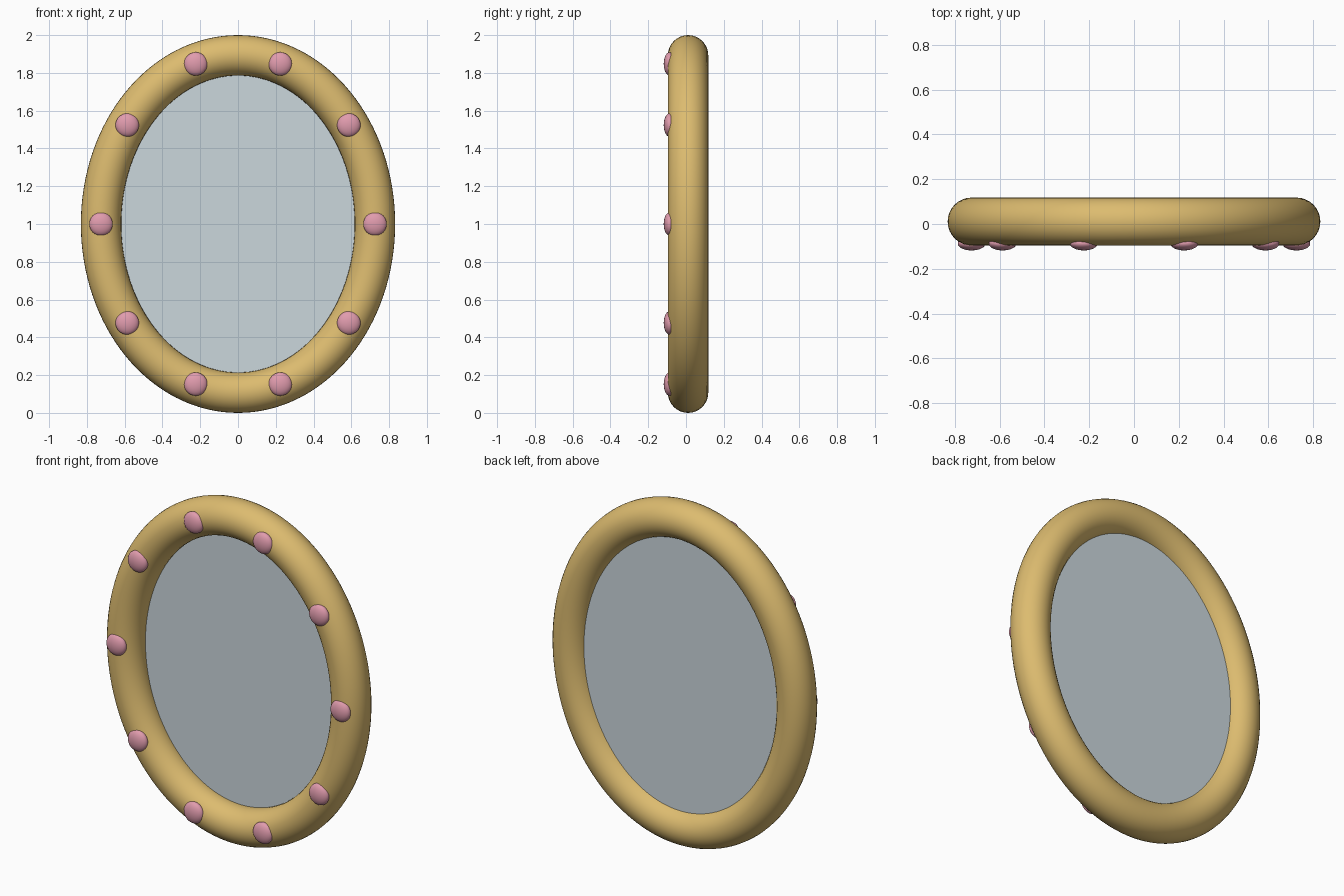
import bpy
from math import cos, sin, pi

if "Cube" in bpy.data.objects:
    bpy.data.objects.remove(bpy.data.objects["Cube"])

A, B, R = 0.725, 0.893, 0.107      # frame path half-axes and tube radius
YC, ZC = 0.011, 1.0                # frame centre


def material(name, rgb):
    m = bpy.data.materials.new(name)
    m.diffuse_color = (*rgb, 1)
    m.use_nodes = True
    m.node_tree.nodes["Principled BSDF"].inputs["Base Color"].default_value = m.diffuse_color
    return m


def mesh_object(name, verts, faces, mat):
    me = bpy.data.meshes.new(name)
    me.from_pydata(verts, [], faces)
    me.polygons.foreach_set("use_smooth", [True] * len(faces))
    me.materials.append(mat)
    ob = bpy.data.objects.new(name, me)
    bpy.context.collection.objects.link(ob)
    return ob


gold = material("gold", (0.72, 0.50, 0.16))
glass = material("glass", (0.60, 0.68, 0.72))
pink = material("pink", (0.75, 0.33, 0.42))

# Oval frame: round tube swept along an ellipse
N, M = 128, 32
verts, faces = [], []
for i in range(N):
    t = 2 * pi * i / N
    nx, nz = B * cos(t), A * sin(t)
    length = (nx * nx + nz * nz) ** 0.5
    nx, nz = nx / length, nz / length
    for j in range(M):
        p = 2 * pi * j / M
        d = R * cos(p)
        verts.append((A * cos(t) + nx * d, YC + R * sin(p), ZC + B * sin(t) + nz * d))
        k = (i + 1) % N
        faces.append((i * M + j, i * M + (j + 1) % M, k * M + (j + 1) % M, k * M + j))
mesh_object("oval_frame", verts, faces, gold)

# Mirror pane: thin oval disc set into the frame
bpy.ops.mesh.primitive_cylinder_add(vertices=96, radius=1, depth=0.02,
                                    location=(0, 0.04, ZC), rotation=(pi / 2, 0, 0))
pane = bpy.context.object
pane.name = "mirror_pane"
pane.scale = (A - 0.05, B - 0.05, 1)
bpy.ops.object.shade_smooth_by_angle()
pane.data.materials.append(glass)

# Flattened beads around the front of the frame
for i in range(10):
    t = 2 * pi * i / 10
    bpy.ops.mesh.primitive_uv_sphere_add(segments=32, ring_count=16, radius=1,
                                         location=(A * cos(t), -0.087, ZC + B * sin(t) * 0.998))
    bead = bpy.context.object
    bead.name = f"bead_{i + 1}"
    bead.scale = (0.062, 0.031, 0.062)
    bpy.ops.object.shade_smooth()
    bead.data.materials.append(pink)
